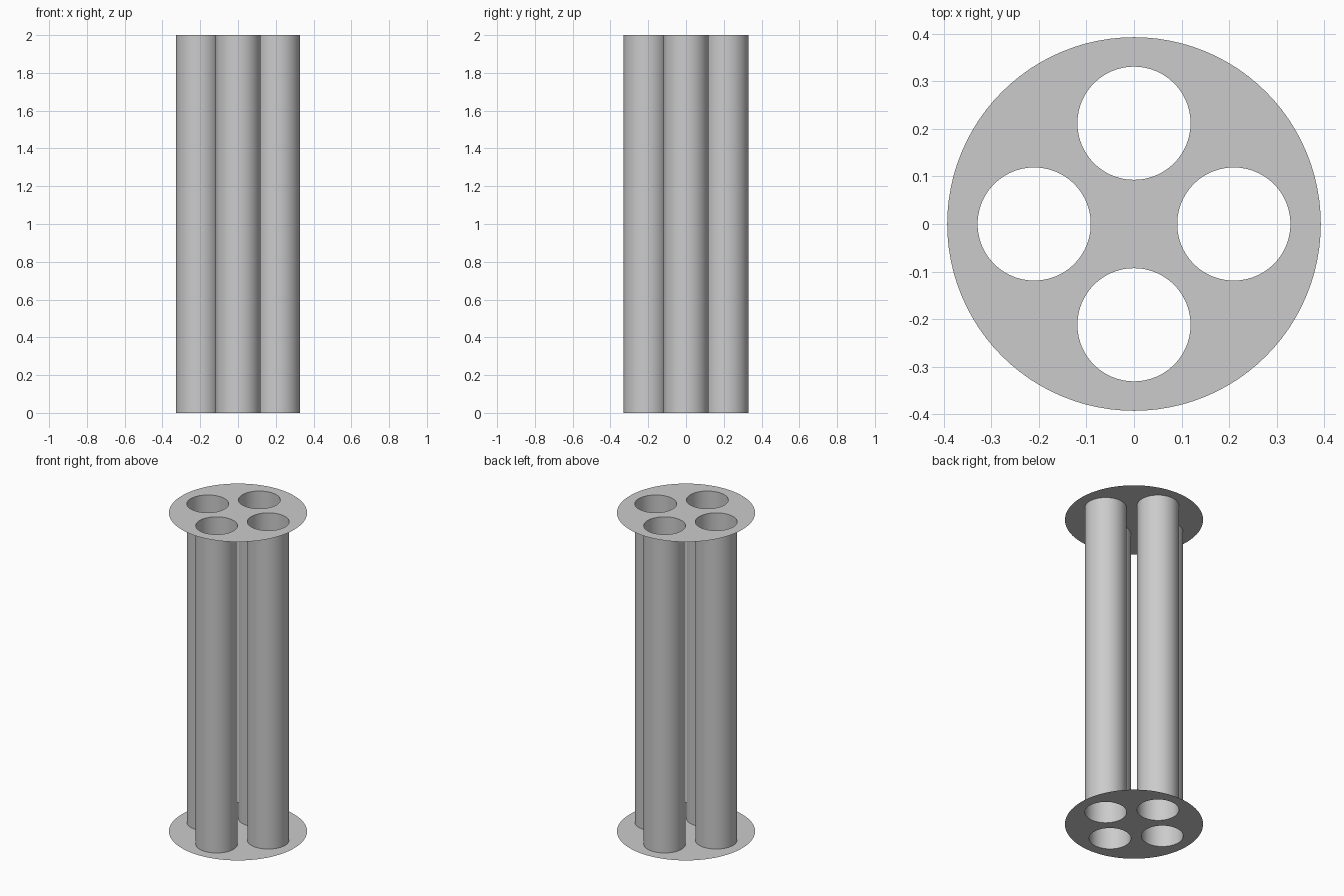
import bpy, bmesh
from mathutils import Matrix, Vector

HEIGHT = 2.0
DISC_R = 0.393
TUBE_R = 0.119
SEGMENTS = 96
CENTRES = {"right": (-0.21, 0), "left": (0.21, 0), "front": (0, -0.212), "back": (0, 0.212)}

cube = bpy.data.objects.get("Cube")
if cube:
    bpy.data.objects.remove(cube, do_unlink=True)

grey = bpy.data.materials.new("plain grey")
grey.use_nodes = True
grey.diffuse_color = (0.6, 0.6, 0.6, 1)
grey.node_tree.nodes["Principled BSDF"].inputs["Base Color"].default_value = (0.6, 0.6, 0.6, 1)


def add_object(name, bm):
    mesh = bpy.data.meshes.new(name)
    bm.to_mesh(mesh)
    bm.free()
    mesh.materials.append(grey)
    obj = bpy.data.objects.new(name, mesh)
    bpy.context.collection.objects.link(obj)
    return obj


def add_ring(bm, radius, x=0, y=0, z=0):
    bmesh.ops.create_circle(bm, segments=SEGMENTS, radius=radius,
                            matrix=Matrix.Translation((x, y, z)))


# Thin round end plates, each pierced by the four tube openings
def end_plate(name, z, up):
    bm = bmesh.new()
    add_ring(bm, DISC_R, z=z)
    for x, y in CENTRES.values():
        add_ring(bm, TUBE_R, x, y, z)
    bmesh.ops.triangle_fill(bm, use_beauty=True, use_dissolve=False,
                            edges=bm.edges[:], normal=Vector((0, 0, up)))
    bm.normal_update()
    flipped = [f for f in bm.faces if f.normal.z * up < 0]
    bmesh.ops.reverse_faces(bm, faces=flipped)
    add_object(name, bm)


end_plate("bottom_plate", 0, -1)
end_plate("top_plate", HEIGHT, 1)

# Four open tubes joining the plates
for side, (x, y) in CENTRES.items():
    bm = bmesh.new()
    bmesh.ops.create_cone(bm, cap_ends=False, segments=SEGMENTS, radius1=TUBE_R,
                          radius2=TUBE_R, depth=HEIGHT,
                          matrix=Matrix.Translation((x, y, HEIGHT / 2)))
    for face in bm.faces:
        face.smooth = True
    add_object(side + "_tube", bm)
